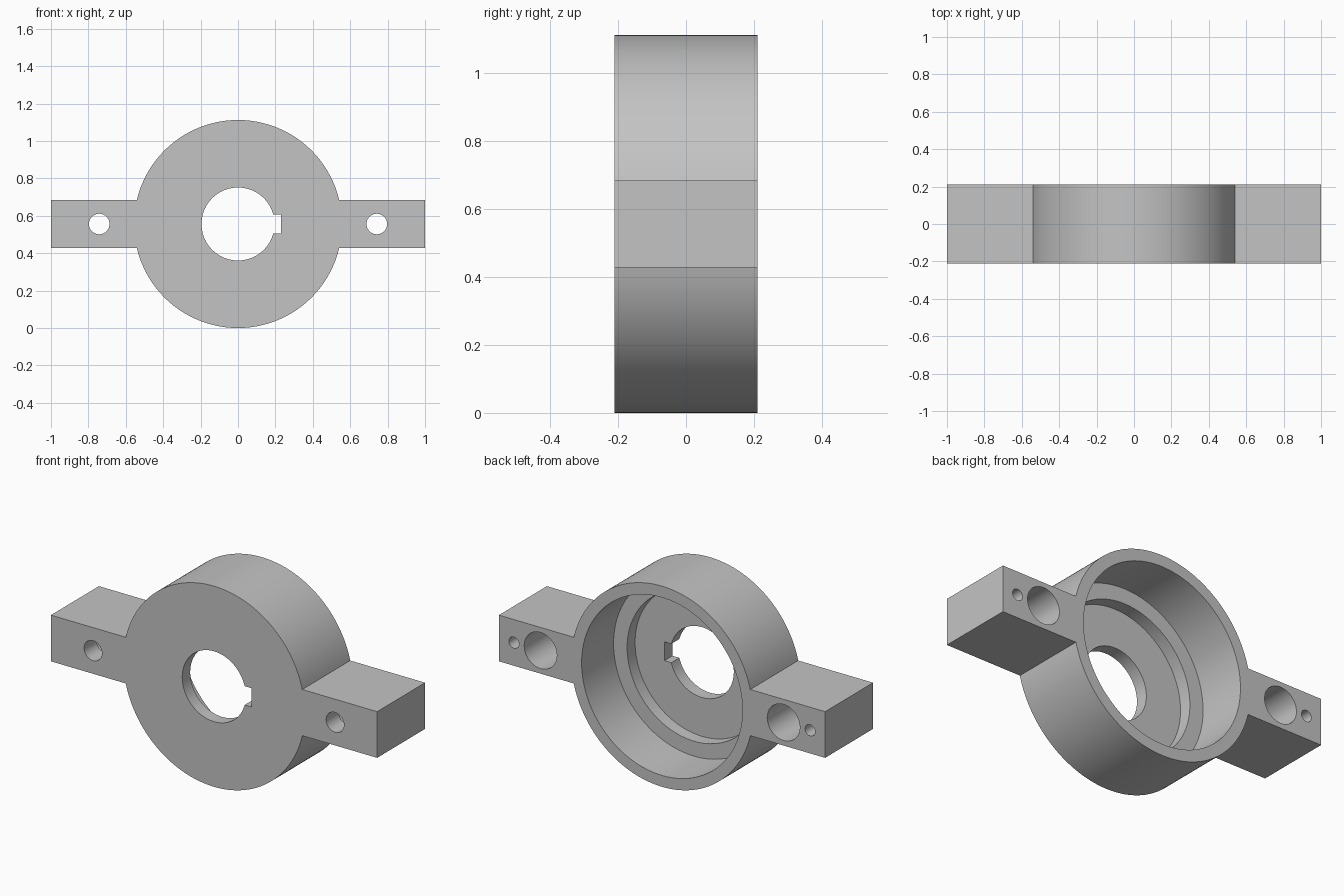
import bpy
import bmesh
from math import asin, cos, sin, pi, radians
from mathutils import Matrix

default = bpy.data.objects.get("Cube")
if default:
    bpy.data.objects.remove(default, do_unlink=True)

R = 0.556            # body radius, also the height of the axis
HALF_DEPTH = 0.21
ARM_HALF = 0.128     # half height of the mounting arms

grey = bpy.data.materials.new("plain grey")
grey.use_nodes = True
colour = (0.55, 0.55, 0.55, 1)
grey.diffuse_color = colour
grey.node_tree.nodes["Principled BSDF"].inputs["Base Color"].default_value = colour


def add_object(name, bm):
    bmesh.ops.recalc_face_normals(bm, faces=bm.faces)
    mesh = bpy.data.meshes.new(name)
    bm.to_mesh(mesh)
    bm.free()
    obj = bpy.data.objects.new(name, mesh)
    bpy.context.collection.objects.link(obj)
    return obj


def arc(start, end, steps=72):
    angles = [start + (end - start) * i / steps for i in range(steps + 1)]
    return [(R * cos(a), R * sin(a)) for a in angles]


def hole_cutter(name, x, radius, y0, y1, sides=96):
    bm = bmesh.new()
    place = Matrix.Translation((x, (y0 + y1) / 2, R)) @ Matrix.Rotation(pi / 2, 4, 'X')
    bmesh.ops.create_cone(bm, cap_ends=True, segments=sides, radius1=radius,
                          radius2=radius, depth=y1 - y0, matrix=place)
    return add_object(name, bm)


# Round body and both arms as one extruded outline
a = asin(ARM_HALF / R)
outline = [(1, -ARM_HALF), (1, ARM_HALF)] + arc(a, pi - a)
outline += [(-1, ARM_HALF), (-1, -ARM_HALF)] + arc(pi + a, 2 * pi - a)
bm = bmesh.new()
face = bm.faces.new([bm.verts.new((x, -HALF_DEPTH, R + z)) for x, z in outline])
extruded = bmesh.ops.extrude_face_region(bm, geom=[face])
moved = [v for v in extruded["geom"] if isinstance(v, bmesh.types.BMVert)]
bmesh.ops.translate(bm, verts=moved, vec=(0, 2 * HALF_DEPTH, 0))
housing = add_object("flanged_housing", bm)

# Stepped cavity open at the back, and the shaft bore
cutters = [
    hole_cutter("cavity_cutter", 0, 0.493, -0.07, 0.3, 128),
    hole_cutter("step_cutter", 0, 0.41, -0.14, 0.1, 128),
    hole_cutter("bore_cutter", 0, 0.195, -0.3, 0),
]

# Keyway beside the bore
bm = bmesh.new()
bmesh.ops.create_cube(bm, size=1, matrix=Matrix.Translation((0.165, -0.16, R))
                      @ Matrix.Diagonal((0.13, 0.3, 0.104, 1)))
cutters.append(add_object("keyway_cutter", bm))

# Bolt hole, wide counterbore and small blind hole in each arm
for side in (-1, 1):
    cutters += [
        hole_cutter("bolt_cutter", side * 0.742, 0.055, -0.3, 0, 48),
        hole_cutter("counterbore_cutter", side * 0.745, 0.1, -0.1, 0.3, 64),
        hole_cutter("pin_cutter", side * 0.908, 0.031, 0, 0.3, 32),
    ]

for cutter in cutters:
    cutter.hide_render = True
    mod = housing.modifiers.new(cutter.name, 'BOOLEAN')
    mod.operation = 'DIFFERENCE'
    mod.solver = 'EXACT'
    mod.object = cutter

# Bake the cuts and drop the cutters
bpy.context.view_layer.update()
depsgraph = bpy.context.evaluated_depsgraph_get()
cut_mesh = bpy.data.meshes.new_from_object(housing.evaluated_get(depsgraph))
housing.modifiers.clear()
housing.data = cut_mesh
for cutter in cutters:
    bpy.data.objects.remove(cutter, do_unlink=True)

cut_mesh.materials.clear()
cut_mesh.materials.append(grey)
for poly in cut_mesh.polygons:
    poly.material_index = 0

bpy.ops.object.select_all(action='DESELECT')
housing.select_set(True)
bpy.context.view_layer.objects.active = housing
bpy.ops.object.shade_smooth_by_angle(angle=radians(30))
